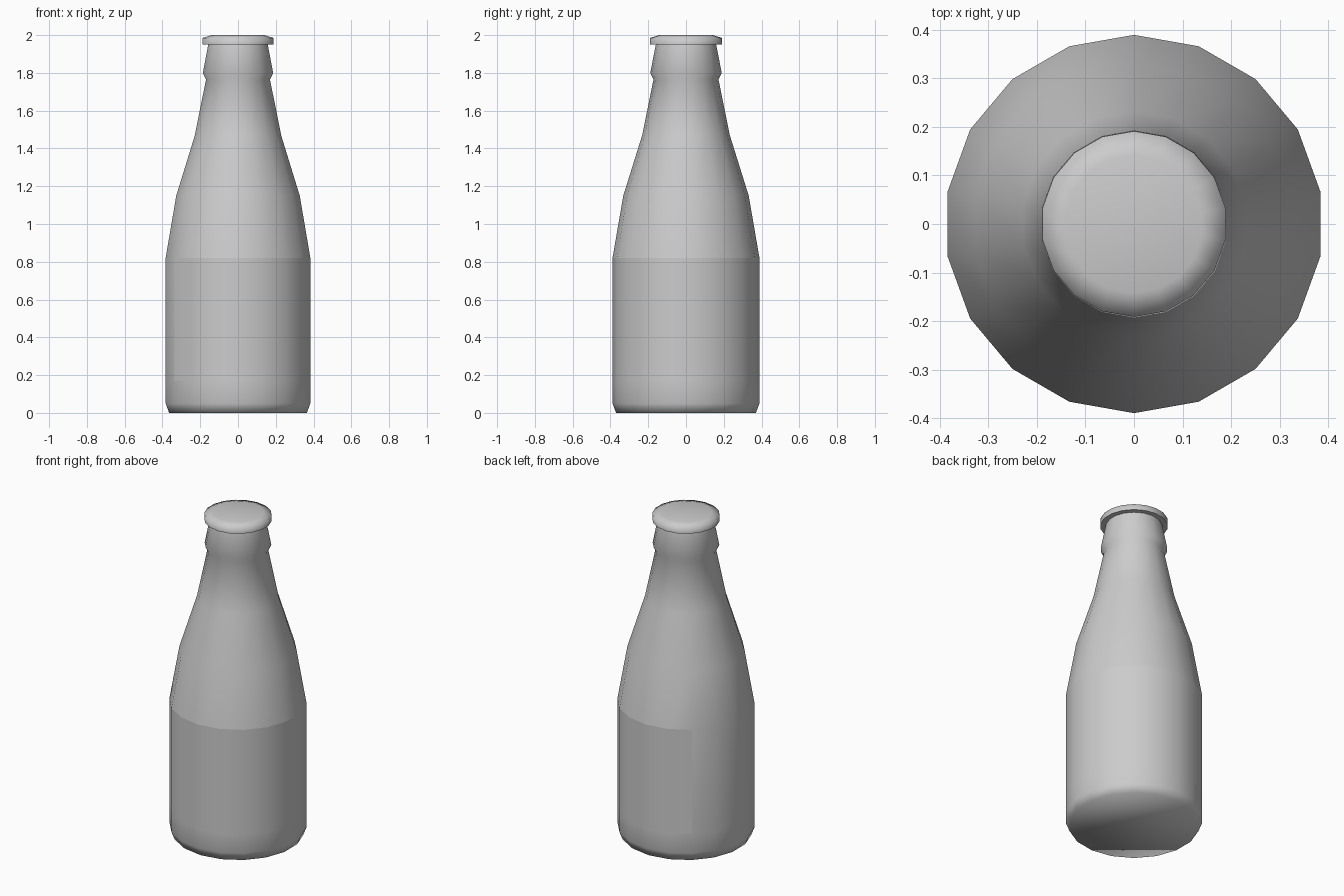
import bpy, bmesh, math

if "Cube" in bpy.data.objects:
    bpy.data.objects.remove(bpy.data.objects["Cube"])

SIDES = 18


def ring_point(r, z, i):
    a = math.radians(90 + 360 / SIDES * i)
    return (r * math.cos(a), r * math.sin(a), z)


def lathe(name, profile, keep=lambda ring, side: True, bottom=False, top=False):
    """Revolve (radius, z) points; keep() chooses which quads are made."""
    bm = bmesh.new()
    rings = [[bm.verts.new(ring_point(r, z, i)) for i in range(SIDES)] for r, z in profile]
    for k in range(len(rings) - 1):
        for i in range(SIDES):
            if keep(k, i):
                j = (i + 1) % SIDES
                bm.faces.new((rings[k][i], rings[k][j], rings[k + 1][j], rings[k + 1][i]))
    if bottom:
        bm.faces.new(rings[0][::-1])
    if top:
        bm.faces.new(rings[-1])
    bmesh.ops.delete(bm, geom=[v for v in bm.verts if not v.link_faces], context='VERTS')
    for f in bm.faces:
        f.smooth = True
    mesh = bpy.data.meshes.new(name)
    bm.to_mesh(mesh)
    bm.free()
    obj = bpy.data.objects.new(name, mesh)
    bpy.context.collection.objects.link(obj)
    return obj


# Label wraps most of the way round, leaving a gap at the back left
LABEL_LOW, LABEL_HIGH = 0.17, 0.82
R = 0.389


def in_label(side):
    return not 2 <= side < 6


# Glass body, with the label area left out
body = [(0.370, 0), (R, 0.05), (R, LABEL_LOW), (R, LABEL_HIGH), (0.332, 1.15),
        (0.232, 1.47), (0.172, 1.765), (0.189, 1.80), (0.158, 1.96)]
lathe("bottle_body", body, lambda k, i: k != 2 or not in_label(i), bottom=True)

# Label flush with the glass
lathe("label", [(R, LABEL_LOW), (R, LABEL_HIGH)], lambda k, i: in_label(i))

# Crown cap: underside ring, rim and gently domed top
cap = [(0.157, 1.95), (0.191, 1.95), (0.191, 1.985), (0.142, 2.0)]
cap_obj = lathe("cap", cap, top=True)
bpy.context.view_layer.objects.active = cap_obj
cap_obj.select_set(True)
bpy.ops.object.shade_smooth_by_angle(angle=math.radians(80))
